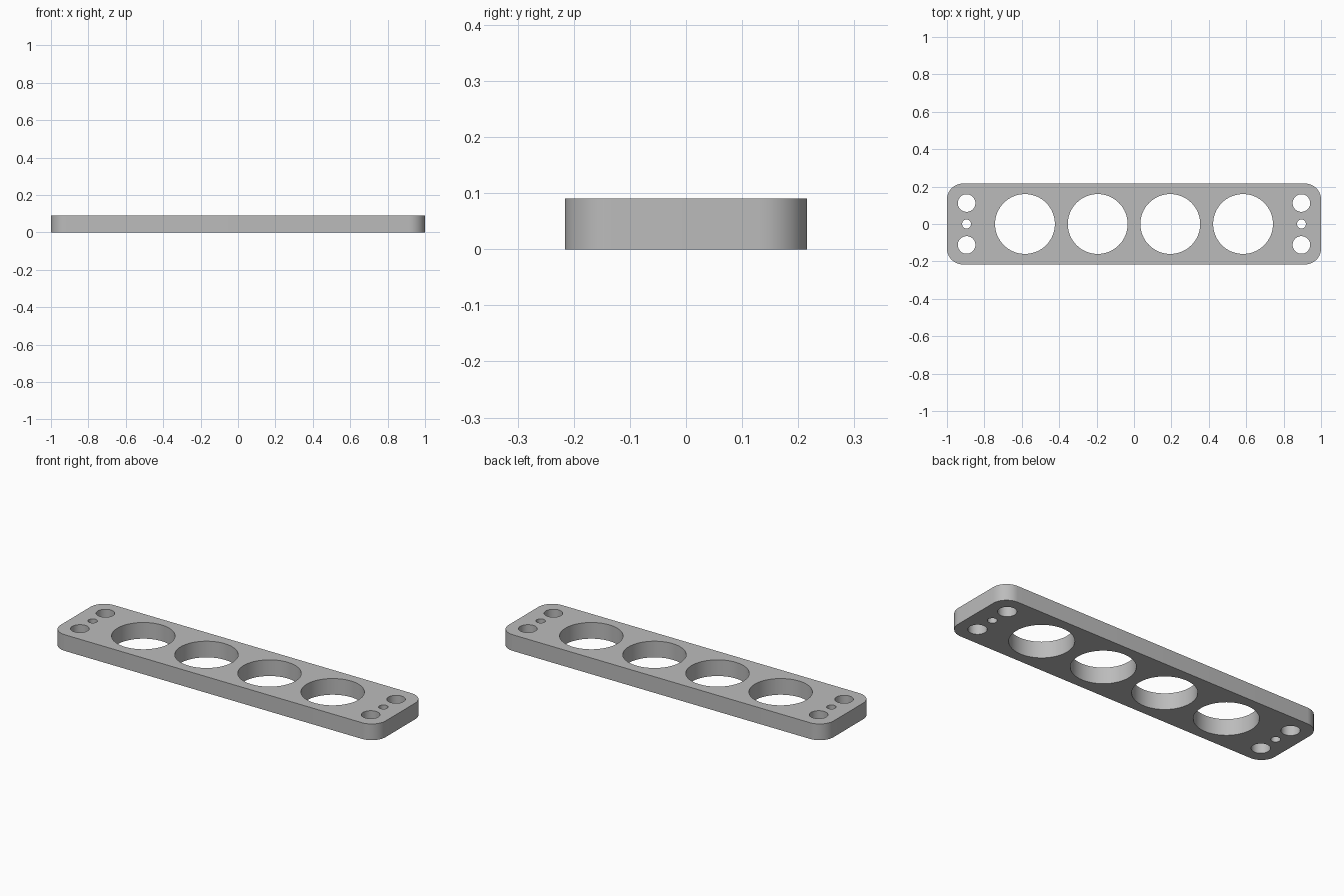
import bpy
import bmesh
from math import radians, pi, sin, cos

cube = bpy.data.objects.get("Cube")
if cube:
    bpy.data.objects.remove(cube, do_unlink=True)

HALF_X, HALF_Y, HEIGHT, CORNER = 1.0, 0.216, 0.09, 0.085

grey = bpy.data.materials.new("light_grey")
grey.use_nodes = True
grey.diffuse_color = (0.5, 0.5, 0.5, 1)
grey.node_tree.nodes["Principled BSDF"].inputs["Base Color"].default_value = (0.5, 0.5, 0.5, 1)


def prism(name, outline):
    """Solid of the given outline, from z = 0 to HEIGHT."""
    bm = bmesh.new()
    base = bm.faces.new([bm.verts.new((x, y, 0)) for x, y in outline])
    side = bmesh.ops.extrude_face_region(bm, geom=[base])["geom"]
    top = [v for v in side if isinstance(v, bmesh.types.BMVert)]
    bmesh.ops.translate(bm, verts=top, vec=(0, 0, HEIGHT))
    bmesh.ops.recalc_face_normals(bm, faces=bm.faces)
    mesh = bpy.data.meshes.new(name)
    bm.to_mesh(mesh)
    bm.free()
    obj = bpy.data.objects.new(name, mesh)
    bpy.context.collection.objects.link(obj)
    return obj


def drill(plate, x, y, radius, sides):
    """Cut a round through hole into the plate."""
    bpy.ops.mesh.primitive_cylinder_add(vertices=sides, radius=radius, depth=HEIGHT * 3,
                                        location=(x, y, HEIGHT / 2))
    cutter = bpy.context.object
    cutter.hide_render = True
    bpy.context.view_layer.objects.active = plate
    mod = plate.modifiers.new("hole", 'BOOLEAN')
    mod.operation, mod.solver, mod.object = 'DIFFERENCE', 'EXACT', cutter
    bpy.ops.object.modifier_apply(modifier=mod.name)
    bpy.data.objects.remove(cutter, do_unlink=True)


# Rounded rectangular plate
outline = []
steps = 12
for quarter, (sx, sy) in enumerate([(1, 1), (-1, 1), (-1, -1), (1, -1)]):
    for i in range(steps + 1):
        a = (quarter + i / steps) * pi / 2
        outline.append((sx * (HALF_X - CORNER) + CORNER * cos(a),
                        sy * (HALF_Y - CORNER) + CORNER * sin(a)))
plate = prism("mounting_plate", outline)

# Four large openings in a row
for x in (-0.583, -0.194, 0.194, 0.583):
    drill(plate, x, 0, 0.16, 64)

# Two bolt holes and a pin hole at each end
for x in (-0.895, 0.895):
    drill(plate, x, 0, 0.024, 32)
    for y in (-0.112, 0.112):
        drill(plate, x, y, 0.047, 40)

# Finish
plate.data.materials.clear()
plate.data.materials.append(grey)
for face in plate.data.polygons:
    face.material_index = 0
bpy.ops.object.select_all(action='DESELECT')
plate.select_set(True)
bpy.context.view_layer.objects.active = plate
bpy.ops.object.shade_smooth_by_angle(angle=radians(30))
